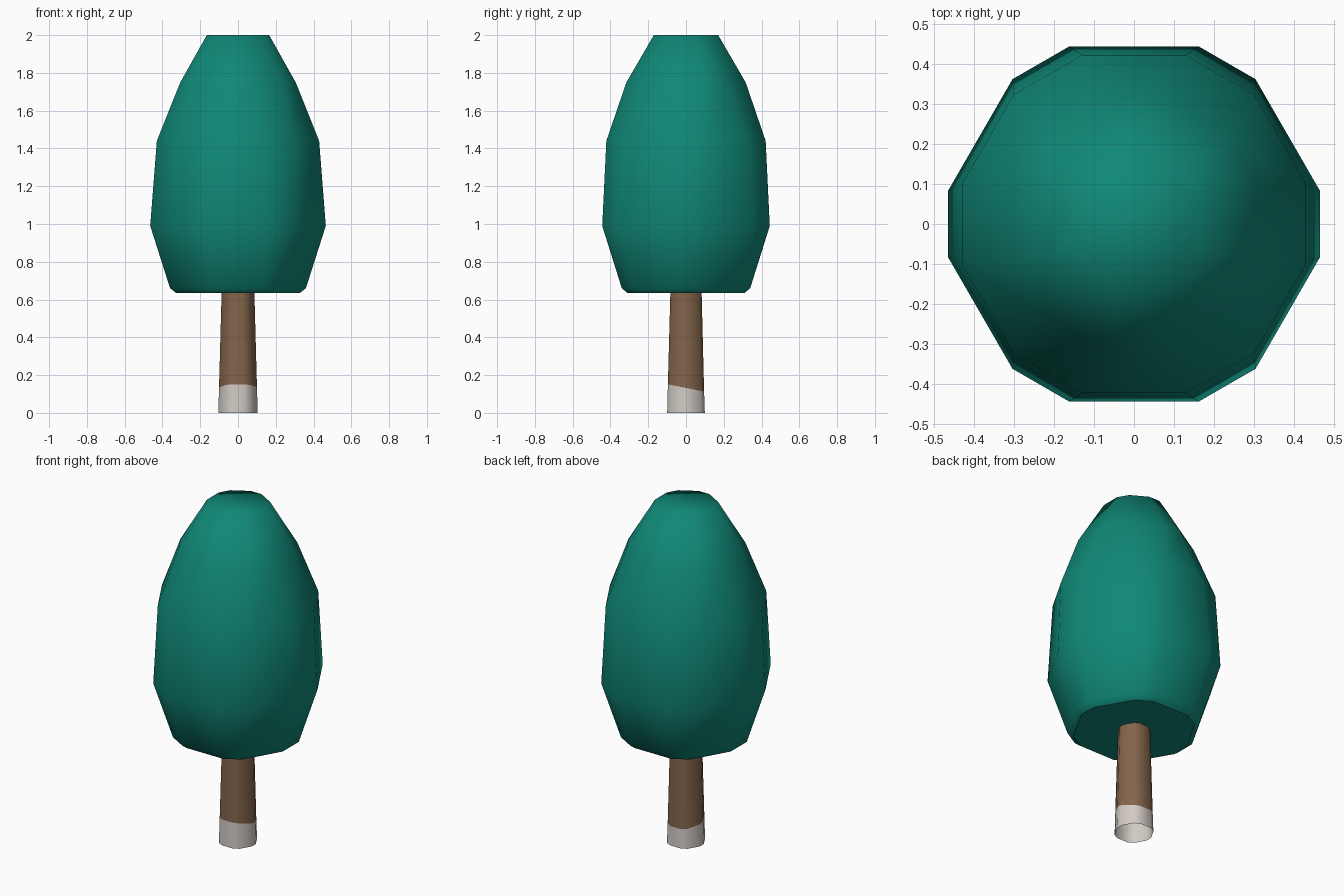
import bpy, bmesh, math

if "Cube" in bpy.data.objects:
    bpy.data.objects.remove(bpy.data.objects["Cube"])


def material(name, rgb):
    m = bpy.data.materials.new(name)
    m.diffuse_color = (*rgb, 1)
    m.use_nodes = True
    m.node_tree.nodes["Principled BSDF"].inputs["Base Color"].default_value = m.diffuse_color
    return m


def ring(bm, radius, z, t, tilt=0.0):
    """Bevelled hexagon: vertex pairs at +-t degrees around six corners."""
    verts = []
    for k in range(6):
        for s in (-t, t):
            a = math.radians(60 * k + s)
            y = radius * math.sin(a)
            verts.append(bm.verts.new((radius * math.cos(a), y, z + tilt * y)))
    return verts


def bridge(bm, lower, upper, mat=0):
    n = len(lower)
    for i in range(n):
        j = (i + 1) % n
        f = bm.faces.new((lower[i], lower[j], upper[j], upper[i]))
        f.material_index = mat


def finish(bm, name, mats):
    for f in bm.faces:
        f.smooth = True
    me = bpy.data.meshes.new(name)
    bm.to_mesh(me)
    bm.free()
    for m in mats:
        me.materials.append(m)
    ob = bpy.data.objects.new(name, me)
    bpy.context.collection.objects.link(ob)
    return ob


leaf = material("leaf teal", (0.005, 0.245, 0.185))
bark = material("bark brown", (0.225, 0.128, 0.07))
white = material("painted white", (0.64, 0.59, 0.545))

# Canopy: (radius, height, corner half angle) from bottom to top
profile = [(0.332, 0.635, 9), (0.364, 0.66, 9), (0.472, 0.99, 10),
           (0.441, 1.44, 13), (0.322, 1.75, 18.5), (0.174, 2.0, 18.5)]
bm = bmesh.new()
rings = [ring(bm, *p) for p in profile]
for lo, hi in zip(rings, rings[1:]):
    bridge(bm, lo, hi)
bottom = bm.faces.new(rings[0][::-1])
bm.faces.new(rings[-1])
for e in bottom.edges:
    e.smooth = False
finish(bm, "canopy", [leaf])

# Trunk: open tube with a white painted foot under a slanted line
bm = bmesh.new()
foot = ring(bm, 0.106, 0, 10)
line = ring(bm, 0.102, 0.132, 10, -0.2)
top = ring(bm, 0.088, 0.64, 10)
bridge(bm, foot, line, 1)
bridge(bm, line, top, 0)
finish(bm, "trunk", [bark, white])
